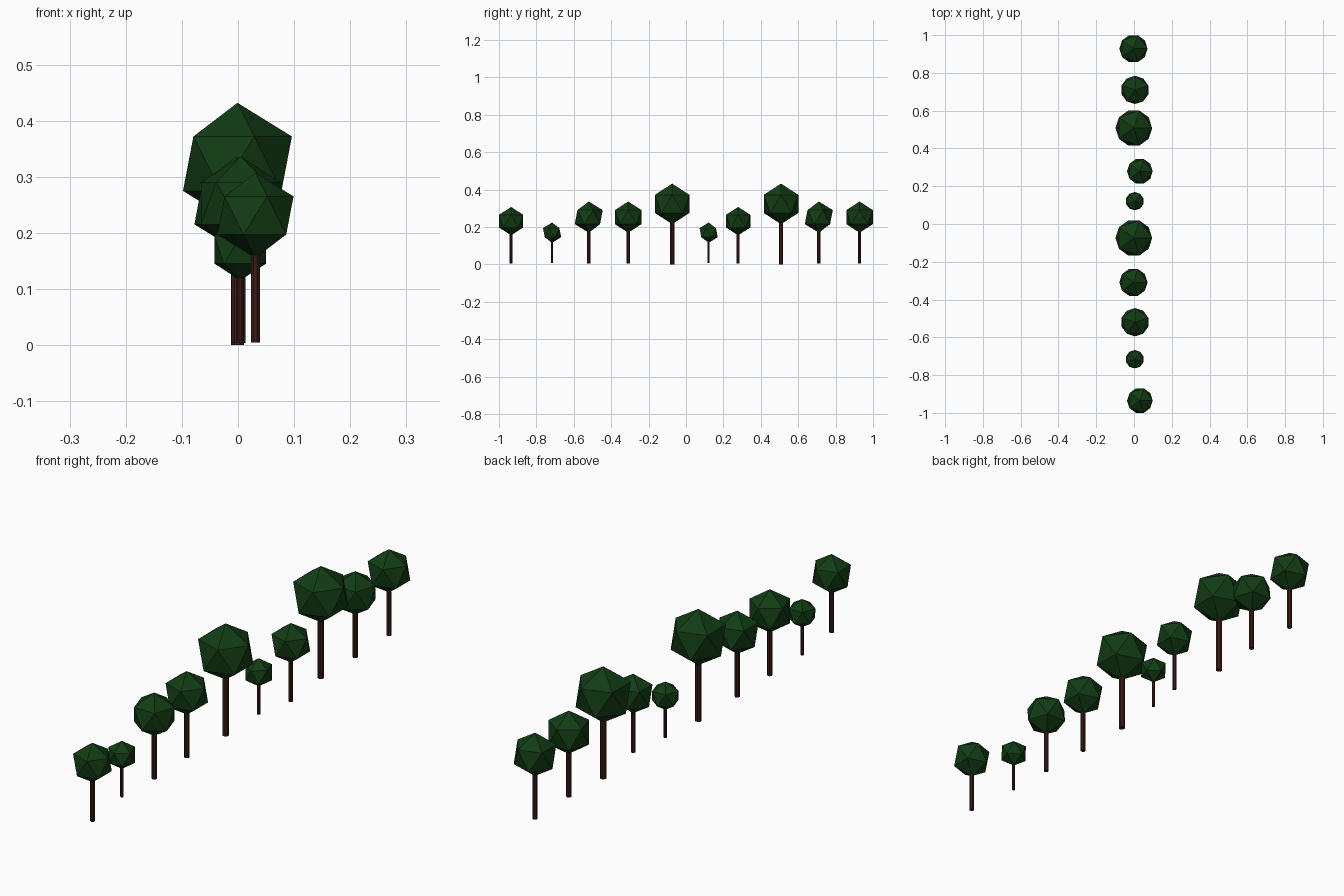
import bpy
from math import pi

if "Cube" in bpy.data.objects:
    bpy.data.objects.remove(bpy.data.objects["Cube"])


def material(name, rgb):
    m = bpy.data.materials.new(name)
    m.diffuse_color = (*rgb, 1)
    m.use_nodes = True
    m.node_tree.nodes["Principled BSDF"].inputs["Base Color"].default_value = m.diffuse_color
    return m


bark = material("bark", (0.045, 0.011, 0.008))
leaves = material("leaves", (0.006, 0.045, 0.007))


def tree(i, x, y, s, turn):
    """One tree: s scales the largest tree, turn spins it about z."""
    base = 0.016 * (1 - s)

    # Trunk: straight eight-sided post ending inside the crown
    height = 0.26 * s
    bpy.ops.mesh.primitive_cylinder_add(
        vertices=8, radius=0.0122 * s, depth=height,
        location=(x, y, base + height / 2), rotation=(0, 0, pi / 8))
    trunk = bpy.context.object
    trunk.name = f"trunk_{i}"
    trunk.data.materials.append(bark)

    # Crown: twenty-sided ball
    bpy.ops.mesh.primitive_ico_sphere_add(
        subdivisions=1, radius=0.1085 * s,
        location=(x, y, base + 0.3235 * s), rotation=(0, 0, turn))
    crown = bpy.context.object
    crown.name = f"crown_{i}"
    crown.data.materials.append(leaves)


# Tree kinds: x offset, scale, turn
large = (-0.001, 1.0, 0)
medium = (-0.003, 0.77, 0)
medium_turned = (0.005, 0.77, pi / 2)
low = (0.031, 0.70, 0)
small = (0.004, 0.5, -pi / 2)

# The row, from front to back
row = [(-0.935, low), (-0.716, small), (-0.52, medium_turned),
       (-0.309, medium), (-0.074, large), (0.121, small), (0.279, low),
       (0.508, large), (0.71, medium_turned), (0.928, medium)]
for i, (y, (x, s, turn)) in enumerate(row, 1):
    tree(i, x, y, s, turn)
